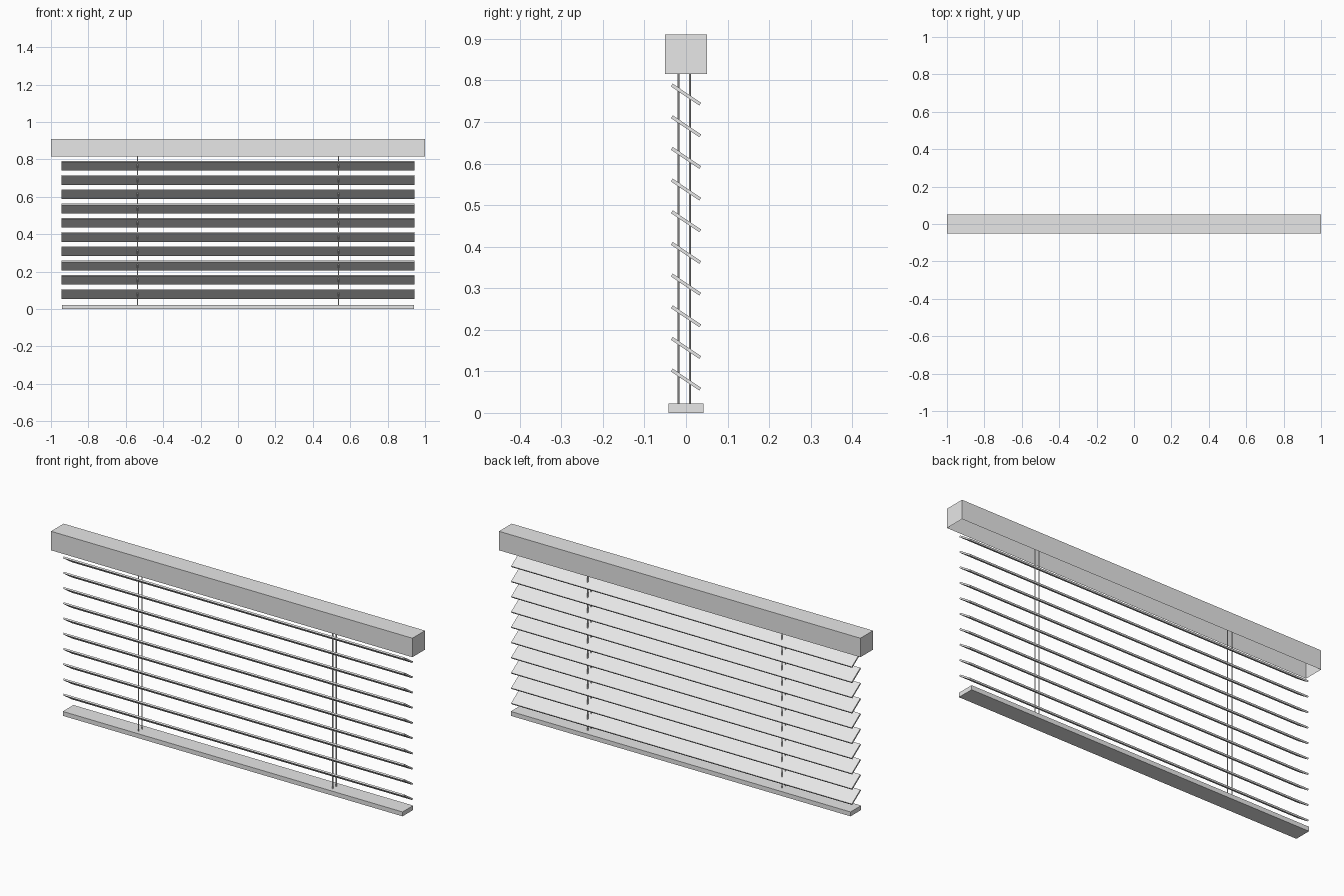
import bpy, bmesh
from math import radians
from mathutils import Matrix

default = bpy.data.objects.get("Cube")
if default:
    bpy.data.objects.remove(default, do_unlink=True)

grey = bpy.data.materials.new("light_grey")
grey.use_nodes = True
COLOUR = (0.8, 0.8, 0.8, 1.0)
grey.diffuse_color = COLOUR
grey.node_tree.nodes["Principled BSDF"].inputs["Base Color"].default_value = COLOUR


def finish(name, bm):
    mesh = bpy.data.meshes.new(name)
    bm.to_mesh(mesh)
    bm.free()
    mesh.materials.append(grey)
    obj = bpy.data.objects.new(name, mesh)
    bpy.context.collection.objects.link(obj)
    return obj


def box(size):
    bm = bmesh.new()
    bmesh.ops.create_cube(bm, size=1, matrix=Matrix.Diagonal((*size, 1)))
    return bm


# Headrail: a thin-walled channel, open underneath
RAIL_BOTTOM, RAIL_TOP, WALL = 0.815, 0.91, 0.008
bm = box((2, 0.1, RAIL_TOP - RAIL_BOTTOM))
bm.normal_update()
underside = [f for f in bm.faces if f.normal.z < -0.9]
bmesh.ops.inset_region(bm, faces=underside, thickness=WALL)
bmesh.ops.translate(bm, verts=underside[0].verts,
                    vec=(0, 0, RAIL_TOP - RAIL_BOTTOM - WALL))
headrail = finish("headrail", bm)
headrail.location.z = (RAIL_TOP + RAIL_BOTTOM) / 2

# Bottom rail
BASE = 0.022
bottom_rail = finish("bottom_rail", box((1.88, 0.084, BASE)))
bottom_rail.location.z = BASE / 2

# Tilted slats, front edge raised
for i in range(10):
    slat = finish(f"slat_{i + 1}", box((1.885, 0.0825, 0.008)))
    slat.location.z = 0.08 + i * 0.0762
    slat.rotation_euler.x = radians(-34)

# Ladder cords, a front and a back one on each side
cord_top = RAIL_TOP - WALL
for side, x in (("right", -0.537), ("left", 0.537)):
    for place, y in (("front", -0.018), ("back", 0.0095)):
        bm = bmesh.new()
        bmesh.ops.create_cone(bm, cap_ends=True, segments=8, radius1=0.0024,
                              radius2=0.0024, depth=cord_top - BASE)
        cord = finish(f"{side}_{place}_cord", bm)
        cord.location = (x, y, (cord_top + BASE) / 2)
